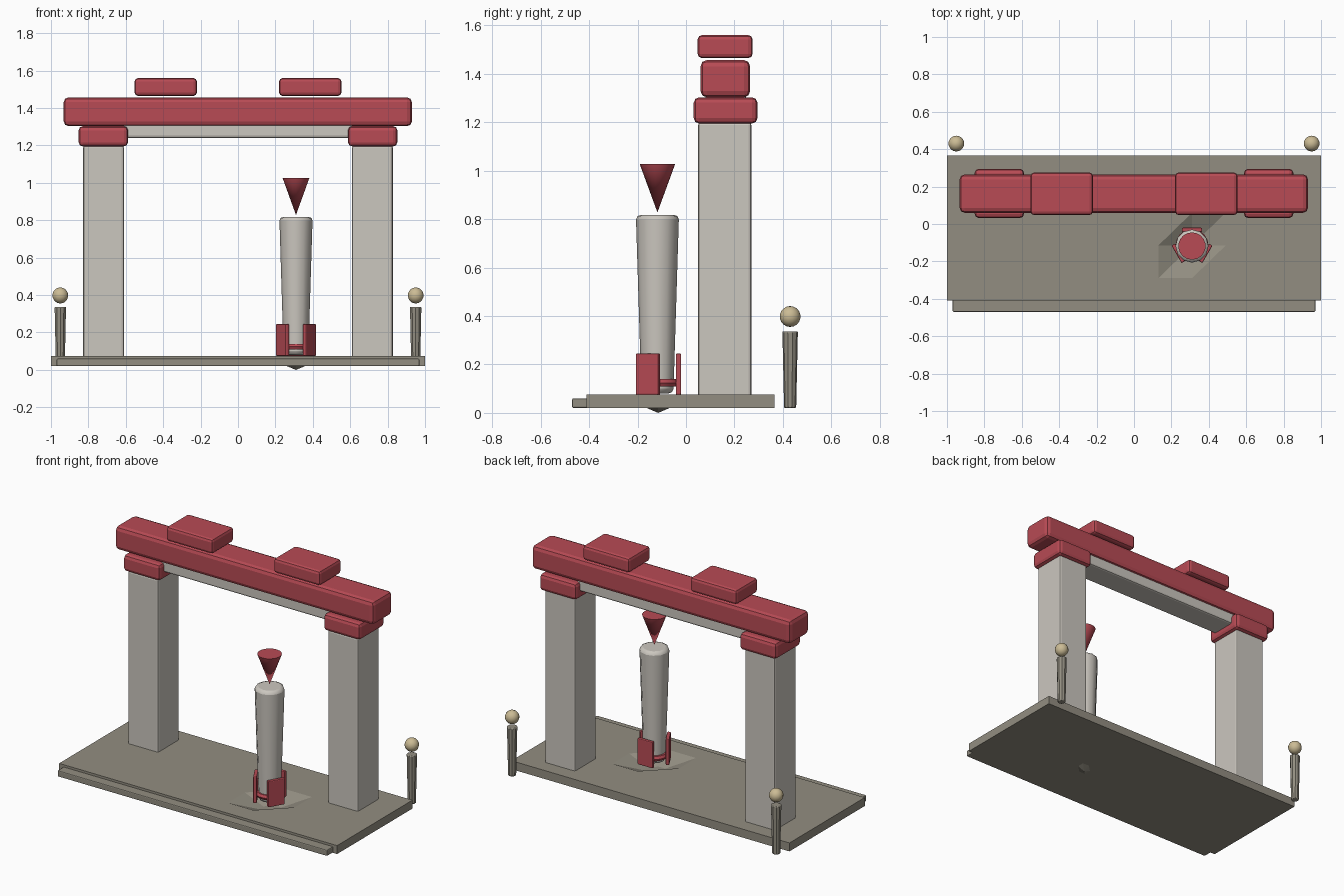
import bpy, bmesh
from math import radians, sin, cos

if "Cube" in bpy.data.objects:
    bpy.data.objects.remove(bpy.data.objects["Cube"])


def colour(name, rgb):
    m = bpy.data.materials.new(name)
    m.diffuse_color = (*rgb, 1)
    m.use_nodes = True
    m.node_tree.nodes["Principled BSDF"].inputs["Base Color"].default_value = m.diffuse_color
    return m


STONE = colour("pale_stone", (0.60, 0.57, 0.52))
DARK = colour("dark_stone", (0.29, 0.27, 0.22))
RED = colour("red_paint", (0.48, 0.07, 0.09))
GOLD = colour("gold", (0.60, 0.50, 0.30))


def finish(ob, name, mat, bevel=0.0, segments=2):
    ob.name = name
    ob.data.materials.append(mat)
    if bevel:
        b = ob.modifiers.new("bevel", 'BEVEL')
        b.width, b.segments = bevel, segments
        b.limit_method = 'ANGLE'
        b.angle_limit = radians(50)
    return ob


def box(name, x, y, z, mat, bevel=0.0, rot=0.0):
    """Box from (min, max) ranges on each axis."""
    rng = (x, y, z)
    bpy.ops.mesh.primitive_cube_add(size=1, location=[(a + b) / 2 for a, b in rng],
                                    rotation=(0, 0, rot))
    ob = bpy.context.object
    ob.scale = [b - a for a, b in rng]
    bpy.ops.object.transform_apply(location=False, rotation=False, scale=True)
    return finish(ob, name, mat, bevel)


def taper(name, x, y, z, r0, r1, sides, mat, bevel=0.0):
    bpy.ops.mesh.primitive_cone_add(vertices=sides, radius1=r0, radius2=r1, depth=z[1] - z[0],
                                    location=(x, y, (z[0] + z[1]) / 2))
    ob = finish(bpy.context.object, name, mat, bevel)
    bpy.ops.object.shade_smooth_by_angle(angle=radians(35))
    return ob


CX, CY = 0.31, -0.115  # centre of the free-standing column

# Base slab, with the shallow six-sided dip under the column
bm = bmesh.new()
xs = (-1, CX - 0.18, CX, CX + 0.18, 1)
ys = (-0.41, CY - 0.175, CY, CY + 0.175, 0.365)
grid = [[bm.verts.new((x, y, 0.075)) for y in ys] for x in xs]
for i in range(4):
    for j in range(4):
        a, b, c, d = grid[i][j], grid[i + 1][j], grid[i + 1][j + 1], grid[i][j + 1]
        bm.faces.new((a, b, c))
        bm.faces.new((a, c, d))
edges = [e for e in bm.edges if e.is_boundary]
ext = bmesh.ops.extrude_edge_only(bm, edges=edges)["geom"]
for v in ext:
    if isinstance(v, bmesh.types.BMVert):
        v.co.z = 0.02
bmesh.ops.holes_fill(bm, edges=[e for e in bm.edges if e.is_boundary], sides=0)
grid[2][2].co.z = 0.0
bmesh.ops.recalc_face_normals(bm, faces=bm.faces)
me = bpy.data.meshes.new("base_slab")
bm.to_mesh(me)
bm.free()
base = bpy.data.objects.new("base_slab", me)
bpy.context.collection.objects.link(base)
finish(base, "base_slab", DARK)

# Front step
box("front_step", (-0.97, 0.97), (-0.47, -0.40), (0.02, 0.06), DARK, 0.006)

# Mirrored gate parts: pillars, capitals, roof blocks, rear posts with balls
for side, s in (("left", -1), ("right", 1)):
    def span(a, b):
        return tuple(sorted((s * a, s * b)))
    box(side + "_pillar", span(0.61, 0.828), (0.05, 0.27), (0.022, 1.2), STONE, 0.012)
    box(side + "_capital", span(0.588, 0.852), (0.032, 0.295), (1.195, 1.303), RED, 0.022)
    box(side + "_roof_block", span(0.22, 0.553), (0.048, 0.275), (1.465, 1.56), RED, 0.018)
    taper(side + "_rear_post", s * 0.95, 0.43, (0.02, 0.337), 0.025, 0.032, 10, DARK, 0.005)
    bpy.ops.mesh.primitive_uv_sphere_add(segments=14, ring_count=9, radius=0.043,
                                         location=(s * 0.95, 0.43, 0.398))
    finish(bpy.context.object, side + "_post_ball", GOLD)
    bpy.ops.object.shade_smooth_by_angle(angle=radians(35))

# Lintel and the pale beam under it
box("lintel", (-0.932, 0.93), (0.06, 0.265), (1.303, 1.457), RED, 0.026)
box("under_beam", (-0.62, 0.62), (0.08, 0.248), (1.24, 1.32), STONE, 0.012)

# Free-standing column and the inverted cone balanced on it
taper("column", CX, CY - 0.003, (0.08, 0.818), 0.066, 0.089, 12, STONE, 0.02)
taper("floating_cone", CX, CY - 0.003, (0.828, 1.027), 0.0, 0.073, 18, RED)

# Three clamp plates and their ring around the column foot
for n, deg in enumerate((90, 210, 330)):
    a = radians(deg)
    px, py = CX + 0.084 * cos(a), CY + 0.084 * sin(a)
    box(f"clamp_plate_{n + 1}", (px - 0.011, px + 0.011), (py - 0.054, py + 0.054),
        (0.075, 0.245), RED, 0.005, rot=a)
bpy.ops.mesh.primitive_torus_add(location=(CX, CY, 0.124), major_radius=0.07, minor_radius=0.018,
                                 major_segments=18, minor_segments=6)
finish(bpy.context.object, "clamp_ring", RED)
bpy.ops.object.shade_smooth_by_angle(angle=radians(35))
